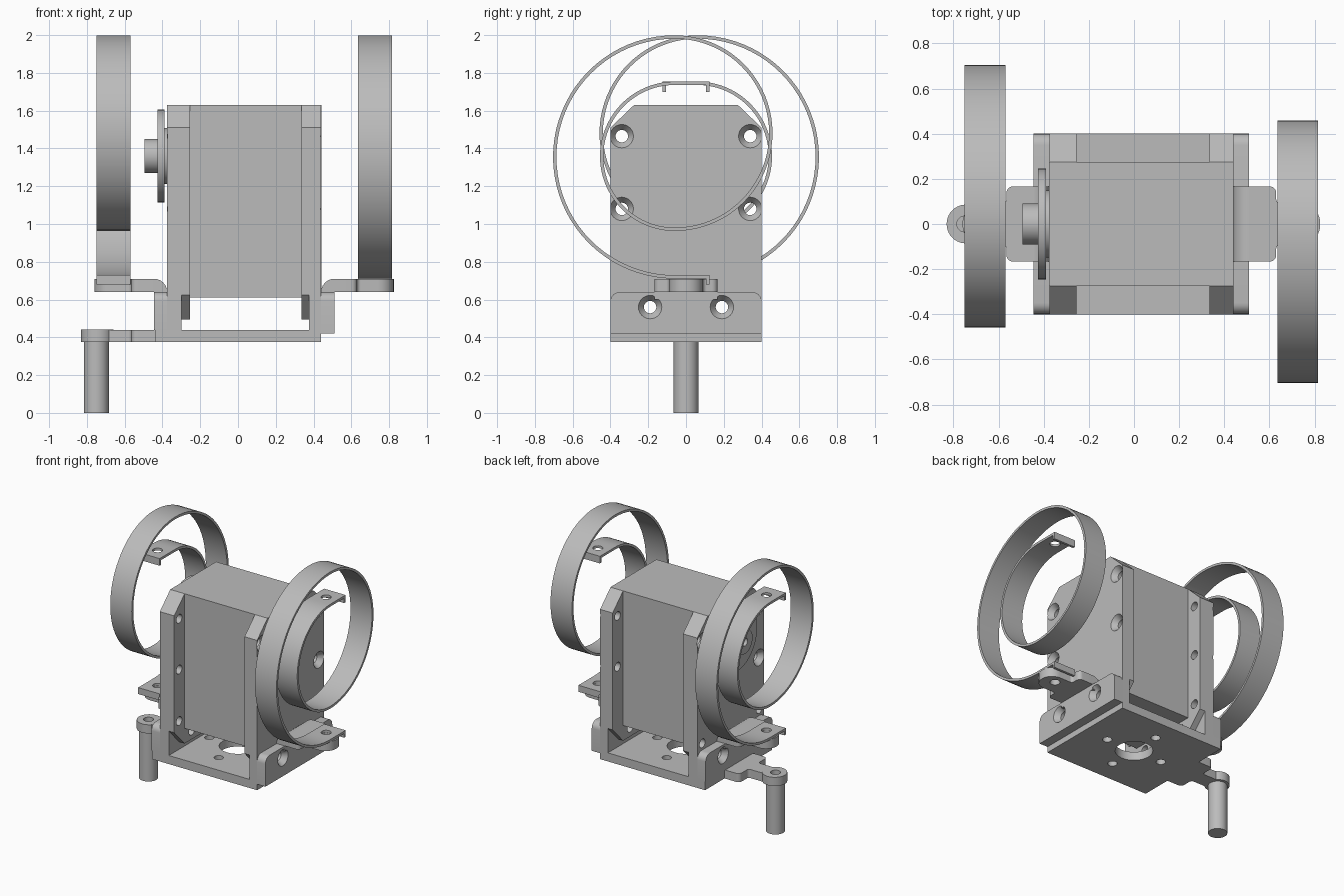
import bpy, bmesh, math
from mathutils import Vector

if "Cube" in bpy.data.objects:
    bpy.data.objects.remove(bpy.data.objects["Cube"])

grey = bpy.data.materials.new("metal_grey")
grey.use_nodes = True
COLOUR = (0.5, 0.5, 0.5, 1)
grey.diffuse_color = COLOUR
grey.node_tree.nodes["Principled BSDF"].inputs["Base Color"].default_value = COLOUR


def place(axis, a, b, t):
    """Point from two in-plane values and a value along the axis."""
    return {"x": (t, a, b), "y": (a, t, b), "z": (a, b, t)}[axis]


def finish(name, bm):
    bmesh.ops.recalc_face_normals(bm, faces=bm.faces)
    mesh = bpy.data.meshes.new(name)
    bm.to_mesh(mesh)
    bm.free()
    mesh.materials.append(grey)
    obj = bpy.data.objects.new(name, mesh)
    bpy.context.collection.objects.link(obj)
    return obj


def activate(obj):
    bpy.ops.object.select_all(action="DESELECT")
    obj.select_set(True)
    bpy.context.view_layer.objects.active = obj


def prism(name, points, axis, lo, hi):
    bm = bmesh.new()
    ends = [[bm.verts.new(place(axis, a, b, t)) for a, b in points] for t in (lo, hi)]
    n = len(points)
    for ring in ends:
        bm.faces.new(ring)
    for i in range(n):
        j = (i + 1) % n
        bm.faces.new((ends[0][i], ends[0][j], ends[1][j], ends[1][i]))
    return finish(name, bm)


def lathe(name, profile, axis, ca, cb, sides=40):
    """Closed solid of revolution from (radius, position along axis) pairs."""
    bm = bmesh.new()
    angles = [2 * math.pi * i / sides for i in range(sides)]
    rings = [[bm.verts.new(place(axis, ca + r * math.cos(q), cb + r * math.sin(q), t))
              for q in angles] for r, t in profile]
    for low, high in zip(rings, rings[1:]):
        for i in range(sides):
            j = (i + 1) % sides
            bm.faces.new((low[i], low[j], high[j], high[i]))
    bm.faces.new(rings[0])
    bm.faces.new(rings[-1])
    return finish(name, bm)


def cut(obj, cutters):
    """Subtract the cutters, then remove them."""
    activate(obj)
    for cutter in cutters:
        cutter.hide_render = True
        mod = obj.modifiers.new("cut", "BOOLEAN")
        mod.operation, mod.solver, mod.object = "DIFFERENCE", "EXACT", cutter
        bpy.ops.object.modifier_apply(modifier=mod.name)
        bpy.data.objects.remove(cutter)


def drill(axis, ca, cb, lo, hi, r=0.035):
    return lathe("drill", [(r, lo), (r, hi)], axis, ca, cb, 24)


def countersink(s, y, z, face):
    """Screw hole along x, widening towards the outer face."""
    prof = [(0.033, face - s * 0.2), (0.033, face - s * 0.04),
            (0.062, face), (0.062, face + s * 0.04)]
    return lathe("countersink", prof, "x", y, z, 24)


def rounded(corners, steps=6):
    """Outline with circular fillets from (u, v, radius) corners."""
    out = []
    for i, (u, v, r) in enumerate(corners):
        p = Vector((u, v))
        if r == 0:
            out.append(tuple(p))
            continue
        d0 = (Vector(corners[i - 1][:2]) - p).normalized()
        d1 = (Vector(corners[(i + 1) % len(corners)][:2]) - p).normalized()
        a, b = p + d0 * r, p + d1 * r
        w = math.sin(d0.angle(d1) / 2)
        for k in range(steps + 1):
            t = k / steps
            c = ((1 - t) ** 2, 2 * t * (1 - t) * w, t * t)
            out.append(tuple((a * c[0] + p * c[1] + b * c[2]) / sum(c)))
    return out


def tab_outline(s, base, start, end, half):
    """Wide tab stepping down to a narrow round-ended tongue."""
    side = [(start, 0.167, 0), (0.19, 0.167, 0.03), (0.19, half, 0.02), (end, half, half * 0.95)]
    corners = side + [(u, -v, r) for u, v, r in reversed(side)]
    return [(s * (base + u), v) for u, v in rounded(corners)]


def octagon(bottom, chamfer_bottom):
    top = [(-0.275, 1.63), (0.275, 1.63), (0.4, 1.51)]
    low = [(0.4, 0.625), (0.275, bottom), (-0.275, bottom), (-0.4, 0.625)]
    if not chamfer_bottom:
        low = [(0.4, bottom), (-0.4, bottom)]
    return top + low + [(-0.4, 1.51)]


def box(name, x0, x1, hy, z0, z1):
    return prism(name, [(x0, -hy), (x1, -hy), (x1, hy), (x0, hy)], "z", z0, z1)


AXLE = 1.36

# Base plate with a central opening and four screw holes
base = box("base_plate", -0.44, 0.44, 0.4, 0.375, 0.44)
cut(base, [drill("z", 0, 0, 0.3, 0.5, 0.13)] +
    [drill("z", x, y, 0.3, 0.5, 0.033)
     for x, y in ((0.24, 0), (-0.24, 0), (0, 0.23), (0, -0.23))])

# Motor block with a ring recess on one end
motor = box("motor_block", -0.376, 0.441, 0.275, 0.61, 1.63)
cut(motor, [lathe("recess", [(0.148, 0.43), (0.148, 0.5)], "x", 0, AXLE)])
lathe("rear_boss", [(0.09, 0.42), (0.09, 0.441)], "x", 0, AXLE)

# Output horn and shaft
horn = lathe("output_horn", [(0.148, -0.37), (0.148, -0.39), (0.245, -0.39), (0.245, -0.425),
                             (0.09, -0.425), (0.09, -0.495)], "x", 0, AXLE, 64)
cut(horn, [drill("x", 0, AXLE, -0.55, -0.44, 0.03)])


def spring(name, s, x):
    """Spiral strip of three half circles with hooked ends."""
    y0 = -0.06
    levels = [0.72, 1.99, 0.972, 1.745]
    path = [(0.115, levels[0] - 0.04), (0.115, levels[0])]
    for k in range(3):
        mid, r = (levels[k] + levels[k + 1]) / 2, abs(levels[k + 1] - levels[k]) / 2
        way = 1 if k % 2 else -1
        rise = 1 if levels[k + 1] > levels[k] else -1
        for i in range(0 if k == 0 else 1, 41):
            q = math.pi * i / 40
            path.append((y0 + way * r * math.sin(q), mid - rise * r * math.cos(q)))
    path += [(0.115, levels[3]), (0.115, levels[3] - 0.045)]
    bm = bmesh.new()
    edges = [[bm.verts.new((x + w, s * y, z)) for y, z in path] for w in (-0.09, 0.09)]
    for i in range(len(path) - 1):
        bm.faces.new((edges[0][i], edges[0][i + 1], edges[1][i + 1], edges[1][i]))
    obj = finish(name, bm)
    mod = obj.modifiers.new("thickness", "SOLIDIFY")
    mod.thickness, mod.offset, mod.use_even_offset = 0.018, 0, True
    activate(obj)
    bpy.ops.object.modifier_apply(modifier=mod.name)
    cut(obj, [drill("z", x, s * 0.02, 0.69, 0.8), drill("z", x, s * 0.02, 1.7, 1.8)])


# Side assemblies: ear plates, bracket wall, bent flange and spiral spring
for s, side, inner, ear_in, pad_in in ((1, "left", 0.44, 0.375, 0.335),
                                       (-1, "right", 0.375, 0.30, 0.255)):
    for part, shape, lo, hi in (("ear_plate", octagon(0.44, False), ear_in, inner),
                                ("ear_pad", octagon(0.495, True), pad_in, ear_in)):
        plate = prism(side + "_" + part, shape, "x", s * lo, s * hi)
        holes = [countersink(s, y, z, s * inner) for y in (-0.34, 0.34) for z in (1.465, 1.08)]
        holes += [countersink(s, y, 0.56, s * (inner + 0.07)) for y in (-0.19, 0.19)]
        if s < 0:
            holes += [drill("x", y, 0.69, -0.5, -0.2, 0.033) for y in (-0.34, 0.34)]
        cut(plate, holes)

    low = 0.42 if s > 0 else 0.44
    outline = rounded([(-0.4, low, 0), (0.4, low, 0), (0.4, 0.64, 0.05), (-0.4, 0.64, 0.05)])
    wall = prism(side + "_bracket_wall", outline, "x", s * inner, s * (inner + 0.07))
    cut(wall, [countersink(s, y, 0.56, s * (inner + 0.07)) for y in (-0.19, 0.19)])

    bend = rounded([(0, 0.6, 0), (0, 0.71, 0.07), (0.07, 0.71, 0), (0.07, 0.6, 0)])
    prism(side + "_flange_bend", [(s * (inner + u), z) for u, z in bend], "y", -0.167, 0.167)
    flange = prism(side + "_flange", tab_outline(s, inner, 0.07, 0.385, 0.09), "z", 0.64, 0.71)
    cut(flange, [drill("z", s * (inner + 0.285), s * 0.02, 0.6, 0.75)])
    spring(side + "_spiral_spring", s, s * (inner + 0.285))

# Lower arm with a round end and hanging pin
arm = prism("lower_arm", tab_outline(-1, 0.375, 0.065, 0.375, 0.06), "z", 0.375, 0.44)
arm_end = lathe("arm_end", [(0.086, 0.375), (0.086, 0.441)], "z", -0.744, 0)
for part in (arm, arm_end):
    cut(part, [drill("z", -0.75, 0, 0.4, 0.5)])
lathe("hanging_pin", [(0.066, 0), (0.066, 0.376)], "z", -0.75, 0)

# Smooth curved faces, keep crisp edges
bpy.ops.object.select_all(action="DESELECT")
for obj in bpy.context.collection.objects:
    if obj.type == "MESH" and grey.name in obj.data.materials:
        obj.select_set(True)
        bpy.context.view_layer.objects.active = obj
bpy.ops.object.shade_smooth_by_angle(angle=math.radians(30))
